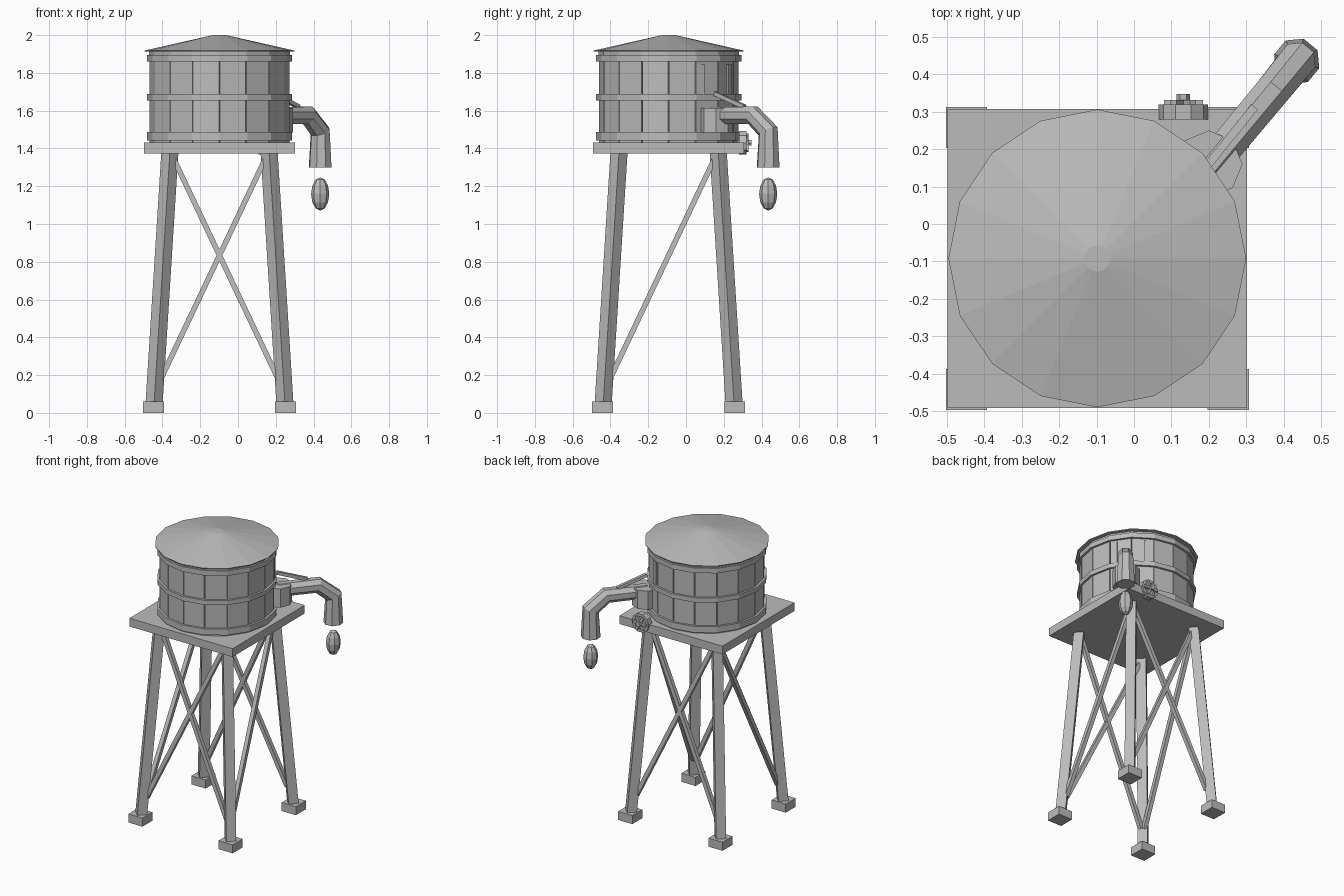
import bpy
import bmesh
from math import cos, sin, pi, radians
from mathutils import Vector, Matrix

cube = bpy.data.objects.get("Cube")
if cube:
    bpy.data.objects.remove(cube, do_unlink=True)

grey = bpy.data.materials.new("plain grey")
grey.use_nodes = True
grey.diffuse_color = (0.5, 0.5, 0.5, 1)
grey.node_tree.nodes["Principled BSDF"].inputs["Base Color"].default_value = (0.5, 0.5, 0.5, 1)

CENTRE = Vector((-0.098, -0.092, 0))   # axis of the tower
SIDES = 16


def finish(name, bm):
    bmesh.ops.recalc_face_normals(bm, faces=bm.faces)
    mesh = bpy.data.meshes.new(name)
    bm.to_mesh(mesh)
    bm.free()
    mesh.materials.append(grey)
    obj = bpy.data.objects.new(name, mesh)
    bpy.context.collection.objects.link(obj)
    return obj


def box(name, centre, size, angle=0):
    bm = bmesh.new()
    matrix = Matrix.Translation(centre) @ Matrix.Rotation(angle, 4, 'Z') @ Matrix.Diagonal((*size, 1))
    bmesh.ops.create_cube(bm, size=1, matrix=matrix)
    return finish(name, bm)


def drum(name, centre, r1, r2, z1, z2, sides=SIDES):
    bm = bmesh.new()
    bmesh.ops.create_cone(bm, cap_ends=True, segments=sides, radius1=r1, radius2=r2, depth=z2 - z1,
                          matrix=Matrix.Translation((centre[0], centre[1], (z1 + z2) / 2)))
    return finish(name, bm)


def sweep(name, path, radii, across, sides=8, phase=0.0):
    """Tube through the path; rings lie on the mitre planes, 'across' is the fixed side axis."""
    path = [Vector(p) for p in path]
    bm = bmesh.new()
    rings = []
    for i, p in enumerate(path):
        before = (p - path[i - 1]).normalized() if i else None
        after = (path[i + 1] - p).normalized() if i < len(path) - 1 else None
        a, b = before or after, after or before
        tangent = (a + b).normalized()
        side = (across - across.dot(tangent) * tangent).normalized()
        up = tangent.cross(side) / max(tangent.dot(a), 0.3)
        ring = []
        for k in range(sides):
            t = 2 * pi * (k + phase) / sides
            ring.append(bm.verts.new(p + radii[i] * (cos(t) * side + sin(t) * up)))
        rings.append(ring)
    for r, s in zip(rings, rings[1:]):
        for k in range(sides):
            bm.faces.new((r[k], r[(k + 1) % sides], s[(k + 1) % sides], s[k]))
    bm.faces.new(rings[0])
    bm.faces.new(rings[-1])
    return finish(name, bm)


def beam(name, start, end, width, across):
    return sweep(name, (start, end), [width * 0.7071] * 2, across, sides=4, phase=0.5)


# Feet and diagonal-facing legs
for sx, left in ((1, "left"), (-1, "right")):
    for sy, front in ((-1, "front"), (1, "back")):
        label = front + "_" + left
        box(label + "_foot", CENTRE + Vector((0.35 * sx, 0.35 * sy, 0.03)), (0.11, 0.11, 0.06))
        beam(label + "_leg", CENTRE + Vector((0.347 * sx, 0.347 * sy, 0.04)),
             CENTRE + Vector((0.262 * sx, 0.262 * sy, 1.39)), 0.064, Vector((sx, -sy, 0)))

# Braces: crossed on the front and back, single on the sides
LOW, HIGH = 0.17, 1.34
X, Y = Vector((1, 0, 0)), Vector((0, 1, 0))
for s, label in ((-1, "front"), (1, "back")):
    for d in (-1, 1):
        beam(label + "_brace", CENTRE + Vector((0.315 * d, 0.33 * s, LOW)),
             CENTRE + Vector((-0.24 * d, 0.262 * s, HIGH)), 0.028, Y)
for s, label in ((1, "left"), (-1, "right")):
    beam(label + "_brace", CENTRE + Vector((0.33 * s, -0.315, LOW)),
         CENTRE + Vector((0.262 * s, 0.24, HIGH)), 0.028, X)

# Platform
box("platform", CENTRE + Vector((0, 0, 1.403)), (0.8, 0.8, 0.058))

# Tank: core, staves, hoops and roof
drum("tank_core", CENTRE, 0.36, 0.36, 1.43, 1.9)
for i in range(SIDES):
    a = 2 * pi * (i + 0.5) / SIDES
    box("stave", CENTRE + Vector((0.353 * cos(a), 0.353 * sin(a), 1.66)), (0.02, 0.139, 0.46), a)
for z1, z2 in ((1.443, 1.486), (1.655, 1.687), (1.86, 1.895)):
    drum("hoop", CENTRE, 0.385, 0.385, z1, z2)
for degrees in (27, 61):
    a = radians(degrees)
    box("batten", CENTRE + Vector((0.362 * cos(a), 0.362 * sin(a), 1.765)), (0.02, 0.045, 0.16), a)
drum("tank_lid", CENTRE, 0.372, 0.372, 1.89, 1.914)
drum("roof_rim", CENTRE, 0.396, 0.398, 1.912, 1.918)
drum("roof", CENTRE, 0.398, 0.035, 1.918, 2.0)

# Spout with its valve housing, strut and hanging weight
heading = Vector((0.19, 0.23, 0)).normalized()
across = Vector((-heading.y, heading.x, 0))
drum("valve_housing", (0.2, 0.16), 0.09, 0.09, 1.485, 1.615, 8)
sweep("spout", ((0.2, 0.15, 1.575), (0.37, 0.355, 1.575), (0.435, 0.435, 1.49), (0.435, 0.435, 1.3)),
      (0.048, 0.05, 0.052, 0.063), across, phase=0.5)
beam("spout_strut", (0.195, 0.155, 1.69), (0.32, 0.31, 1.62), 0.022, across)
bm = bmesh.new()
bmesh.ops.create_uvsphere(bm, u_segments=8, v_segments=6, radius=1,
                          matrix=Matrix.Translation((0.435, 0.435, 1.159)) @ Matrix.Diagonal((0.048, 0.048, 0.088, 1)))
finish("hanging_weight", bm)

# Hand wheel on the back edge of the platform
WX, WZ = 0.132, 1.43
bm = bmesh.new()
rings = []
for r, y in ((0.066, 0.28), (0.066, 0.32), (0.046, 0.32), (0.046, 0.28)):
    rings.append([bm.verts.new((WX + r * cos(k * pi / 5), y, WZ + r * sin(k * pi / 5))) for k in range(10)])
for j in range(4):
    r, s = rings[j], rings[(j + 1) % 4]
    for k in range(10):
        bm.faces.new((r[k], r[(k + 1) % 10], s[(k + 1) % 10], s[k]))
finish("wheel_rim", bm)
sweep("wheel_plate", ((WX, 0.28, WZ), (WX, 0.312, WZ)), (0.05, 0.05), X, sides=10)
for t in (0, pi / 3, 2 * pi / 3):
    d = Vector((cos(t), 0, sin(t))) * 0.052
    beam("wheel_spoke", Vector((WX, 0.322, WZ)) - d, Vector((WX, 0.322, WZ)) + d, 0.018, Y)
sweep("wheel_hub", ((WX, 0.29, WZ), (WX, 0.347, WZ)), (0.018, 0.018), X, sides=6)
